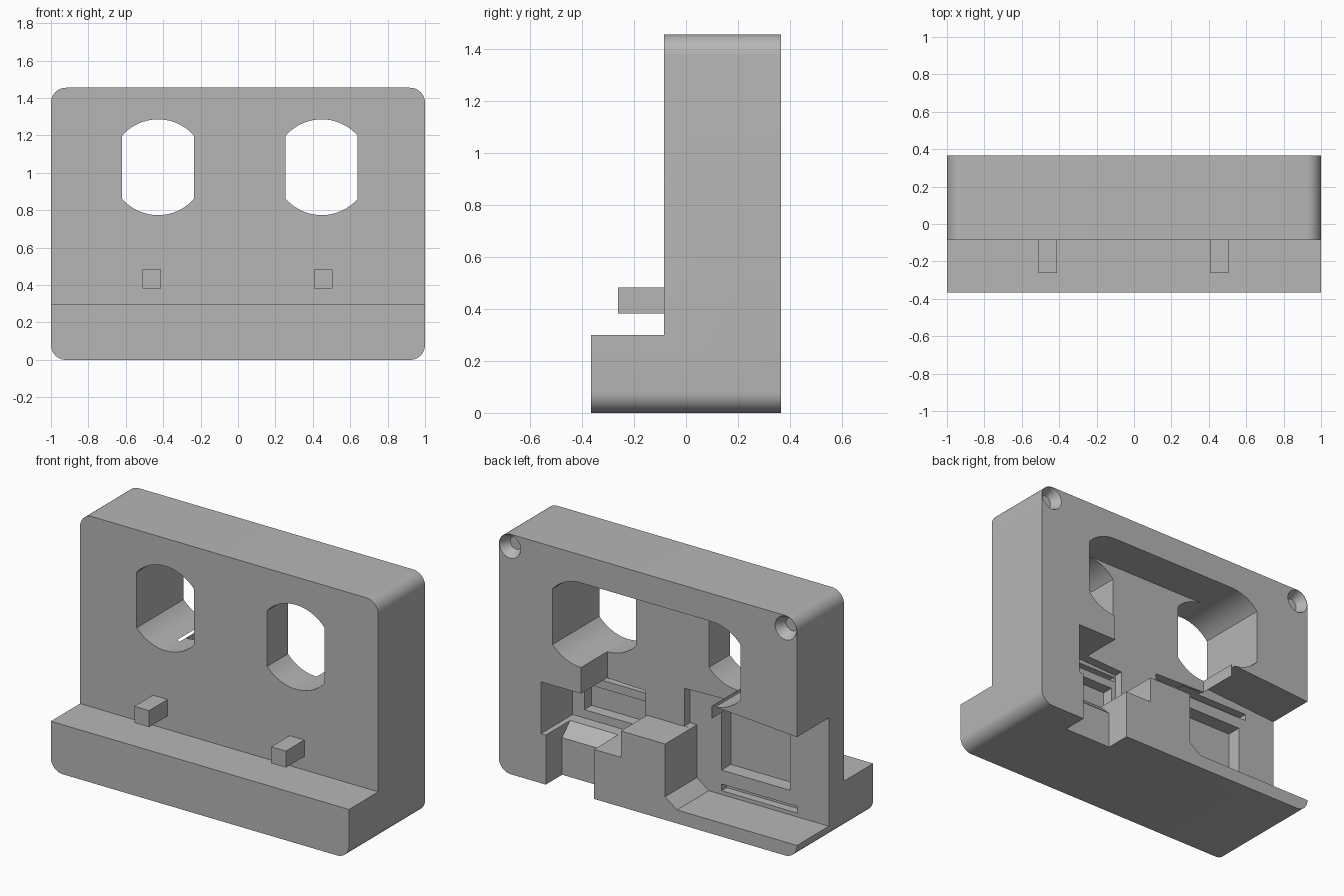
import bpy, bmesh, math
from mathutils import Vector

cube = bpy.data.objects.get("Cube")
if cube:
    bpy.data.objects.remove(cube)

grey = bpy.data.materials.new("plain grey")
grey.use_nodes = True
grey.diffuse_color = (0.47, 0.47, 0.47, 1)
grey.node_tree.nodes["Principled BSDF"].inputs["Base Color"].default_value = (0.47, 0.47, 0.47, 1)

BACK, OUT, FRONT = 0.365, 0.5, -0.085


def finish(name, bm):
    bmesh.ops.recalc_face_normals(bm, faces=bm.faces)
    mesh = bpy.data.meshes.new(name)
    bm.to_mesh(mesh)
    bm.free()
    mesh.materials.append(grey)
    ob = bpy.data.objects.new(name, mesh)
    bpy.context.collection.objects.link(ob)
    return ob


def extrude(name, pts, move):
    bm = bmesh.new()
    face = bm.faces.new([bm.verts.new(p) for p in pts])
    geom = bmesh.ops.extrude_face_region(bm, geom=[face])["geom"]
    bmesh.ops.translate(bm, vec=move, verts=[v for v in geom if isinstance(v, bmesh.types.BMVert)])
    return finish(name, bm)


def prism(name, outline, y0, y1):
    """Extrude an x-z outline along y."""
    return extrude(name, [(x, y0, z) for x, z in outline], (0, y1 - y0, 0))


def box(name, x0, x1, y0, y1, z0, z1):
    return prism(name, [(x0, z0), (x1, z0), (x1, z1), (x0, z1)], y0, y1)


def cone(name, x, z, y0, y1, r0, r1):
    bm = bmesh.new()
    bmesh.ops.create_cone(bm, cap_ends=True, segments=32, radius1=r0, radius2=r1, depth=y1 - y0)
    for v in bm.verts:
        v.co = Vector((x + v.co.x, (y0 + y1) / 2 + v.co.z, z + v.co.y))
    return finish(name, bm)


def cut(ob, tool):
    mod = ob.modifiers.new("cut", "BOOLEAN")
    mod.operation, mod.solver, mod.object = "DIFFERENCE", "EXACT", tool
    bpy.context.view_layer.update()
    deps = bpy.context.evaluated_depsgraph_get()
    mesh = bpy.data.meshes.new_from_object(ob.evaluated_get(deps))
    ob.modifiers.clear()
    ob.data = mesh
    bpy.data.objects.remove(tool)


def arc(cx, cz, r, a0, a1, n):
    return [(cx + r * math.cos(math.radians(a0 + (a1 - a0) * i / n)),
             cz + r * math.sin(math.radians(a0 + (a1 - a0) * i / n))) for i in range(n + 1)]


# Housing with rounded corners and a front ledge
R, TOP = 0.08, 1.455
outline = []
for cx, cz, a in ((1 - R, R, -90), (1 - R, TOP - R, 0), (R - 1, TOP - R, 90), (R - 1, R, 180)):
    outline += arc(cx, cz, R, a, a + 90, 10)
body = prism("housing", outline, -BACK, BACK)
cut(body, box("front_cut", -1.2, 1.2, -0.6, FRONT, 0.3, 1.6))

# Two eye openings with flat sides, joined by a slot in the back
EYE_Z, EYE_R, HALF = 1.03, 0.256, 0.1925
EYES = (-0.4275, 0.4475)
ang = math.degrees(math.acos(HALF / EYE_R))


def eye(cx):
    return arc(cx, EYE_Z, EYE_R, ang, 180 - ang, 20) + arc(cx, EYE_Z, EYE_R, 180 + ang, 360 - ang, 20)


for cx in EYES:
    cut(body, prism("eye_cut", eye(cx), -0.6, OUT))
cut(body, box("slot_cut", EYES[0], EYES[1], 0.115, OUT, 0.46, EYE_Z + EYE_R))

# Right board pocket, open at the side, with board recess and slots
cut(body, prism("right_pocket", [(-1.2, 0.082), (-0.195, 0.082), (-0.115, 0.14), (-0.115, 0.46),
                                 (-0.07, 0.461), (-0.07, 0.69), (-0.43, 0.7), (-0.43, 0.777),
                                 (-1.2, 0.725)], 0.06, OUT))
cut(body, box("right_recess", -0.74, -0.28, -0.03, OUT - 0.35, 0.23, 0.6))
for z in (0.105, 0.67):
    cut(body, box("right_slot", -0.79, -0.28, 0.01, 0.1, z, z + 0.04))

# Left board pocket with recess and slot
cut(body, prism("left_pocket", [(0.19, 0.461), (0.19, 0.3), (0.718, 0.3), (0.718, 0.615),
                                (0.44, 0.615), (0.19, 0.605)], 0.06, OUT))
cut(body, box("left_pocket_lower", 0.181, 0.4, 0.115, OUT, 0.3, 0.5))
cut(body, box("left_recess", 0.22, 0.64, -0.01, 0.1, 0.35, 0.51))
cut(body, box("left_slot", 0.2, 0.66, 0.02, 0.1, 0.56, 0.59))

# Cable notch with a ramp at the bottom
ramp = [(0.208, -0.1), (0.208, 0.225), (0.13, 0.302), (OUT, 0.302), (OUT, -0.1)]
cut(body, extrude("cable_notch", [(0.362, y, z) for y, z in ramp], (0.323, 0, 0)))

# Countersunk screw holes
for x, z in ((-0.925, 1.38), (0.925, 1.38), (0.925, 0.075)):
    cut(body, cone("screw_hole", x, z, -0.6, OUT, 0.04, 0.04))
    cut(body, cone("countersink", x, z, BACK - 0.06, BACK + 0.001, 0.04, 0.072))

bpy.ops.object.select_all(action="DESELECT")
body.select_set(True)
bpy.context.view_layer.objects.active = body
bpy.ops.object.shade_smooth_by_angle(angle=math.radians(25))

# Pegs on the front
for side, x in (("right", -0.462), ("left", 0.455)):
    box(side + "_peg", x - 0.049, x + 0.049, -0.262, FRONT + 0.005, 0.382, 0.482)
